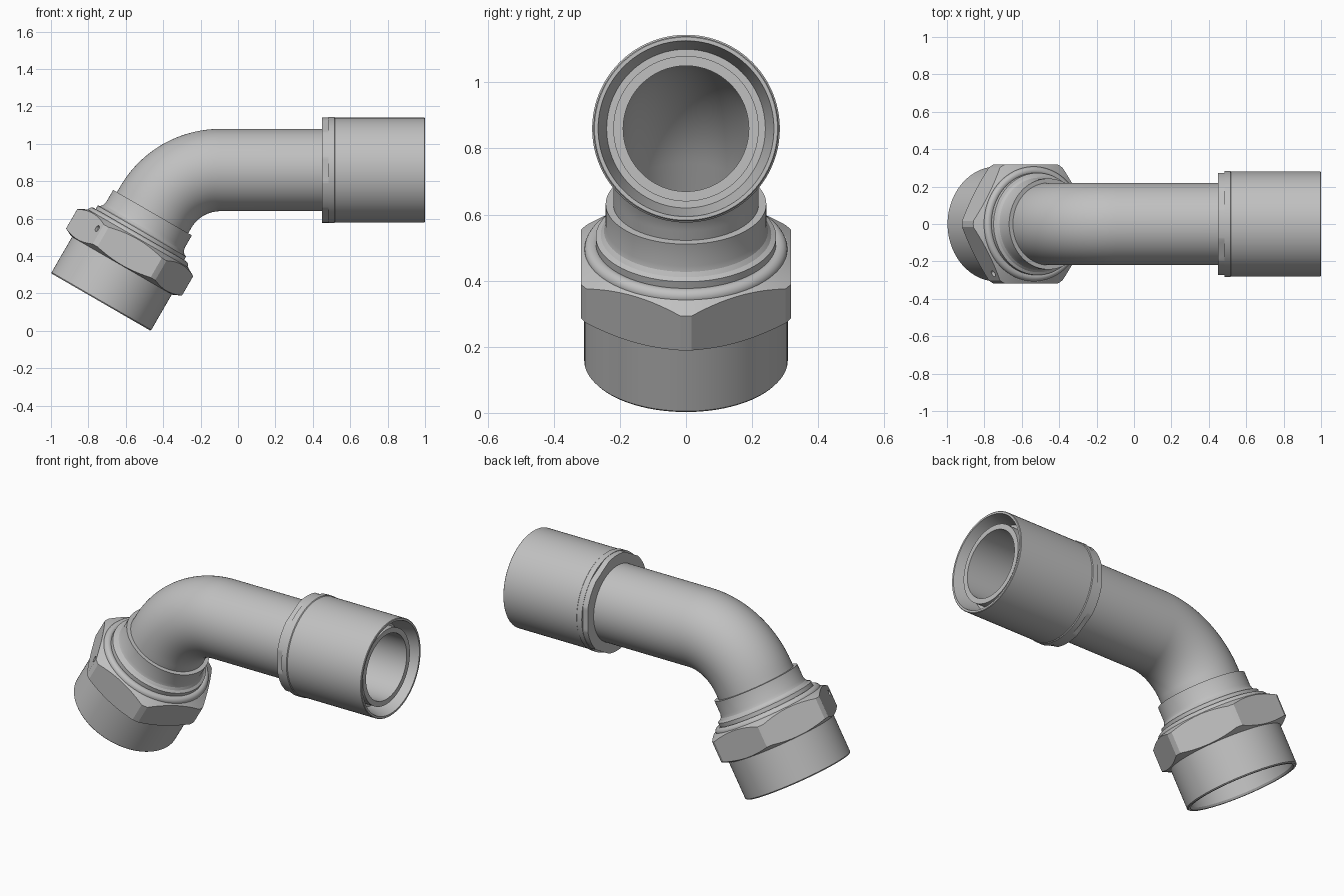
import bpy, bmesh, math
from mathutils import Vector, Matrix

cube = bpy.data.objects.get("Cube")
if cube:
    bpy.data.objects.remove(cube, do_unlink=True)

steel = bpy.data.materials.new("grey_steel")
steel.use_nodes = True
GREY = (0.53, 0.53, 0.53, 1)
steel.diffuse_color = GREY
steel.node_tree.nodes["Principled BSDF"].inputs["Base Color"].default_value = GREY

# Two axes: the straight run along x, and the lower end tilted 60 degrees from it
Y = Vector((0, 1, 0))
X = Vector((1, 0, 0))
Z = Vector((0, 0, 1))
TILT = math.radians(60)
UP = Vector((math.cos(TILT), 0, math.sin(TILT)))
SIDE = Vector((math.sin(TILT), 0, -math.cos(TILT)))
BASE = Vector((-0.733, 0, 0.154))
RUN_Z = 0.86
BEND = 0.4


def skin(name, rings, sides=96):
    """Skin a closed loop of circles, each given as (centre, side axis, radius)."""
    bm = bmesh.new()
    loops = []
    for centre, side, r in rings:
        angles = [math.tau * i / sides for i in range(sides)]
        loops.append([bm.verts.new(centre + r * (side * math.cos(a) + Y * math.sin(a)))
                      for a in angles])
    for k, a in enumerate(loops):
        b = loops[(k + 1) % len(loops)]
        for i in range(sides):
            j = (i + 1) % sides
            bm.faces.new((a[i], a[j], b[j], b[i]))
    bmesh.ops.recalc_face_normals(bm, faces=bm.faces)
    mesh = bpy.data.meshes.new(name)
    bm.to_mesh(mesh)
    bm.free()
    mesh.materials.append(steel)
    obj = bpy.data.objects.new(name, mesh)
    bpy.context.collection.objects.link(obj)
    return obj


def lower(name, profile, sides=96):
    return skin(name, [(BASE + UP * t, SIDE, r) for r, t in profile], sides)


def upper(name, profile, sides=96):
    return skin(name, [(Vector((x, 0, RUN_Z)), Z, r) for r, x in profile], sides)


def boolean(obj, tool, operation):
    mod = obj.modifiers.new(operation.lower(), "BOOLEAN")
    mod.operation = operation
    mod.solver = "EXACT"
    mod.object = tool
    bpy.context.view_layer.objects.active = obj
    bpy.ops.object.modifier_apply(modifier=mod.name)
    bpy.data.objects.remove(tool, do_unlink=True)


# Bent pipe: outer wall along the path, inner wall back again
path = [(Vector((0.97, 0, RUN_Z)), Z)]
bend_x = -0.325 + BEND * math.tan(TILT / 2)
STEPS = 24
for i in range(STEPS + 1):
    a = TILT * i / STEPS
    out = Vector((-math.sin(a), 0, math.cos(a)))
    path.append((Vector((bend_x, 0, RUN_Z - BEND)) + out * BEND, out))
path.append((BASE + UP * 0.32, -SIDE))
outer = [(c, s, 0.22) for c, s in path]
inner = [(c, s, 0.19) for c, s in reversed(path)]
parts = [skin("bent_pipe", outer + inner)]

# Stepped collar with a fillet and a ring, and a seat inside the nut
parts.append(lower("pipe_collar", [
    (0.21, 0.552), (0.243, 0.552), (0.243, 0.475), (0.248, 0.458), (0.258, 0.445),
    (0.273, 0.438), (0.273, 0.412), (0.262, 0.405), (0.262, 0.38), (0.287, 0.25),
    (0.19, 0.30), (0.21, 0.33)]))

# Threaded end of the nut
parts.append(lower("nut_sleeve", [
    (0.29, 0), (0.303, 0), (0.308, 0.006), (0.308, 0.26), (0.284, 0.26), (0.284, 0.012)]))

# Rounded lip on top of the nut
lip = [(0.283 + 0.024 * math.cos(a), 0.393 + 0.024 * math.sin(a))
       for a in (math.radians(15 * k) for k in range(10))]
parts.append(lower("nut_lip", [(0.262, 0.36), (0.307, 0.36)] + lip + [(0.262, 0.408)]))

# Hexagon trimmed by a chamfered round, with a small dimple in one flat
APOTHEM = 0.318
CORNER = APOTHEM / math.cos(math.pi / 6)
hexagon = lower("nut_hexagon", [
    (0.27, 0.2), (CORNER, 0.2), (CORNER, 0.42), (0.27, 0.42)], 6)
boolean(hexagon, lower("chamfer_round", [
    (0.295, 0.225), (0.312, 0.225), (0.358, 0.247), (0.358, 0.367),
    (0.31, 0.394), (0.295, 0.394)]), "INTERSECT")
normal = -SIDE * math.cos(math.pi / 6) - Y * 0.5
spot = BASE + UP * 0.331 - SIDE * 0.213 - Y * 0.265
bpy.ops.mesh.primitive_cylinder_add(vertices=24, radius=0.017, depth=0.03, location=spot)
drill = bpy.context.object
drill.rotation_euler = normal.to_track_quat("Z", "Y").to_euler()
bpy.context.view_layer.update()
boolean(hexagon, drill, "DIFFERENCE")
parts.append(hexagon)

# Socket with a raised band and a tapered mouth
parts.append(upper("socket", [
    (0.21, 0.483), (0.284, 0.483), (0.284, 0.515), (0.28, 0.519), (0.28, 0.997),
    (0.277, 1.0), (0.266, 1.0), (0.24, 0.89), (0.21, 0.89)]))

# Back flange of the socket with six shallow wrench flats
flange = upper("socket_flange", [(0.21, 0.45), (0.282, 0.45), (0.282, 0.485), (0.21, 0.485)])
boolean(flange, upper("flat_trimmer", [
    (0.1, 0.4), (0.316, 0.4), (0.316, 0.52), (0.1, 0.52)], 6), "INTERSECT")
parts.append(flange)

# Smooth the round faces and keep the edges sharp
bpy.ops.object.select_all(action="DESELECT")
for part in parts:
    part.select_set(True)
bpy.context.view_layer.objects.active = parts[0]
bpy.ops.object.shade_smooth_by_angle(angle=math.radians(20))
